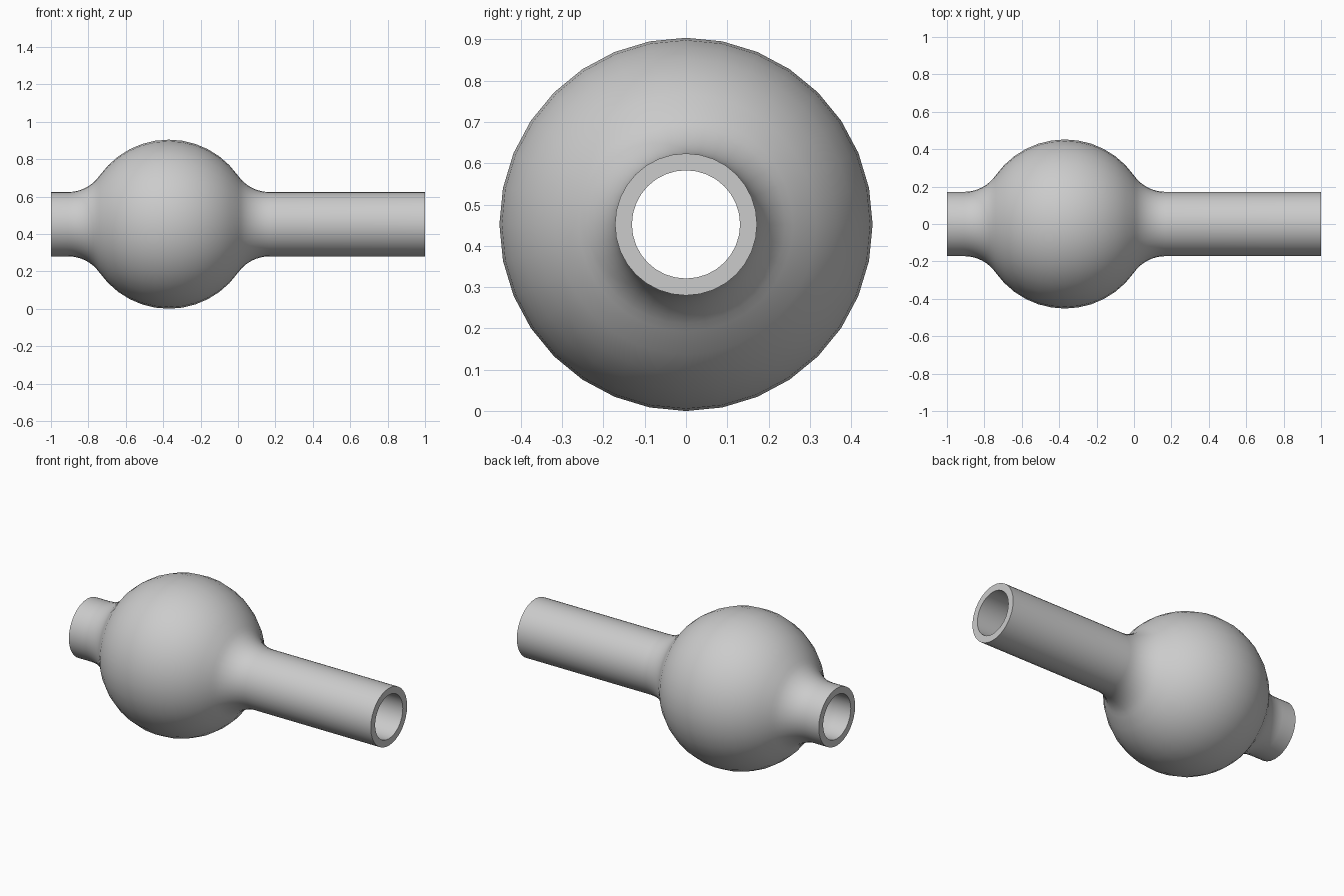
import bpy, bmesh
from math import sin, cos, pi, sqrt, atan2, radians
from mathutils import Vector

old = bpy.data.objects.get("Cube")
if old:
    bpy.data.objects.remove(old, do_unlink=True)

CENTRE_X, CENTRE_Z = -0.37, 0.452
BULB, TUBE, WALL, FILLET = 0.452, 0.172, 0.041, 0.205
SIDES = 32

grey = bpy.data.materials.new("light grey")
grey.use_nodes = True
colour = (0.6, 0.6, 0.6, 1)
grey.diffuse_color = colour
grey.node_tree.nodes["Principled BSDF"].inputs["Base Color"].default_value = colour


def arc(cx, cr, radius, start, end, steps):
    return [(cx + radius * cos(start + (end - start) * i / steps),
             cr + radius * sin(start + (end - start) * i / steps))
            for i in range(steps + 1)]


def wall_profile(inset):
    """Tube, fillet, bulb, fillet, tube, from the left end to the right end."""
    bulb, tube, fillet = BULB - inset, TUBE - inset, FILLET + inset
    rise = tube + fillet
    reach = sqrt((bulb + fillet) ** 2 - rise ** 2)
    tilt = atan2(rise, reach)
    points = [(-1, tube)]
    points += arc(CENTRE_X - reach, rise, fillet, -pi / 2, tilt * -1, 8)
    points += arc(CENTRE_X, 0, bulb, pi - tilt, tilt, 12)[1:-1]
    points += arc(CENTRE_X + reach, rise, fillet, pi + tilt, 1.5 * pi, 8)
    return points + [(1, tube)]


# Hollow glass-style bulb tube: outer and inner walls joined at the open ends
profile = wall_profile(0) + wall_profile(WALL)[::-1]
bm = bmesh.new()
verts = [bm.verts.new((x, 0, r)) for x, r in profile]
edges = [bm.edges.new((verts[i - 1], verts[i])) for i in range(len(verts))]
bmesh.ops.spin(bm, geom=verts + edges, cent=(0, 0, 0), axis=Vector((1, 0, 0)),
               angle=2 * pi, steps=SIDES, use_duplicate=False)
bmesh.ops.remove_doubles(bm, verts=bm.verts, dist=0.0005)
bmesh.ops.recalc_face_normals(bm, faces=bm.faces)
mesh = bpy.data.meshes.new("bulb_tube")
bm.to_mesh(mesh)
bm.free()
mesh.materials.append(grey)

tube = bpy.data.objects.new("bulb_tube", mesh)
tube.location.z = CENTRE_Z
bpy.context.collection.objects.link(tube)
bpy.context.view_layer.objects.active = tube
tube.select_set(True)
bpy.ops.object.shade_smooth_by_angle(angle=radians(35))
